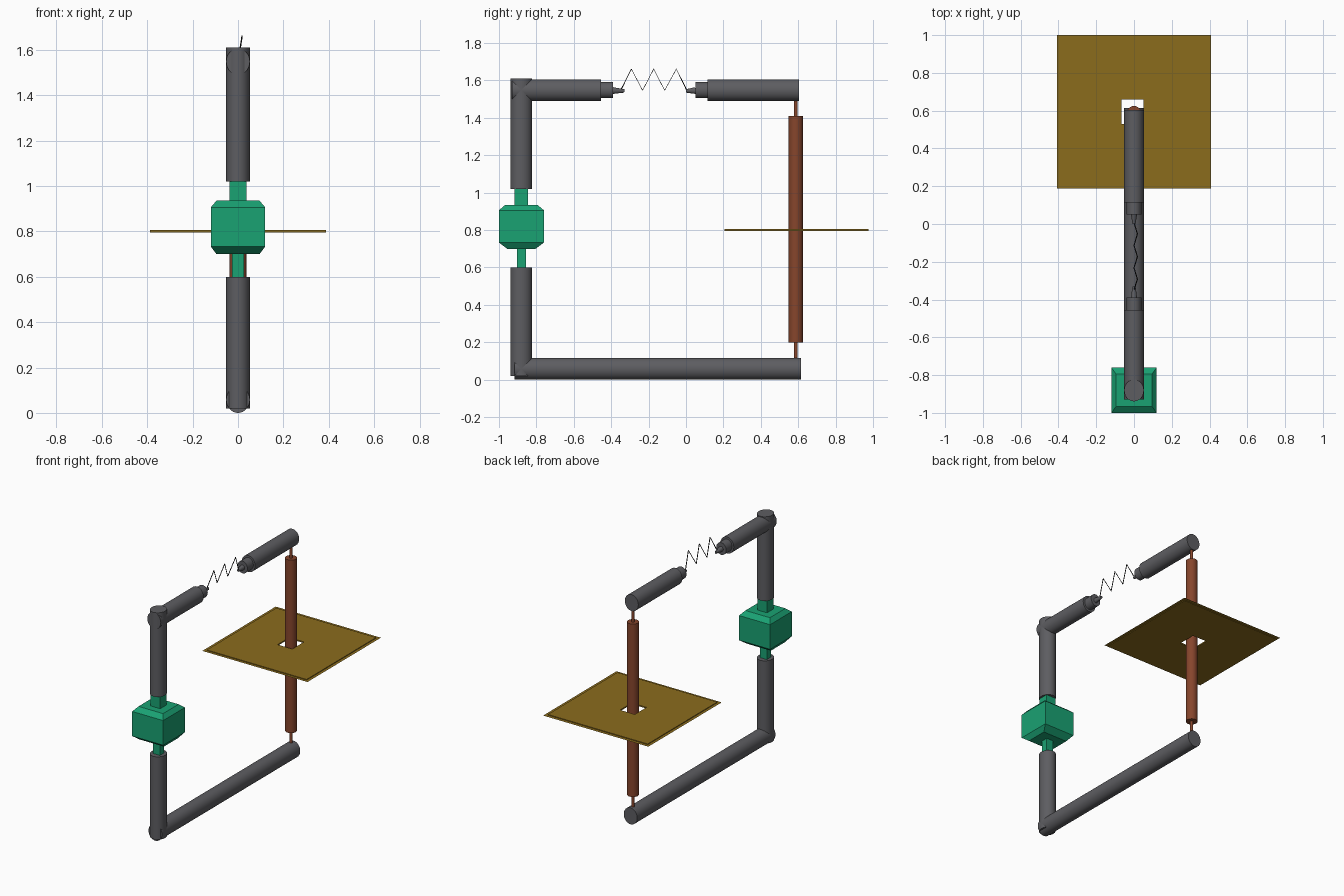
import bpy, bmesh
from mathutils import Vector, Matrix

if "Cube" in bpy.data.objects:
    bpy.data.objects.remove(bpy.data.objects["Cube"])

def material(name, color):
    m = bpy.data.materials.new(name)
    m.diffuse_color = color
    m.use_nodes = True
    m.node_tree.nodes["Principled BSDF"].inputs["Base Color"].default_value = m.diffuse_color
    return m

GREEN = material("green", (0.01, 0.36, 0.17, 1))
BRASS = material("brass", (0.26, 0.15, 0.012, 1))
COPPER = material("copper", (0.24, 0.06, 0.025, 1))
DARK = material("dark", (0.01, 0.01, 0.01, 1))
GREY = material("grey", (0.11, 0.11, 0.12, 1))

def finish(name, bm, mat, smooth=False):
    bmesh.ops.recalc_face_normals(bm, faces=bm.faces)
    me = bpy.data.meshes.new(name)
    bm.to_mesh(me)
    bm.free()
    me.materials.append(mat)
    ob = bpy.data.objects.new(name, me)
    bpy.context.collection.objects.link(ob)
    if smooth:
        bpy.ops.object.select_all(action='DESELECT')
        ob.select_set(True)
        bpy.context.view_layer.objects.active = ob
        bpy.ops.object.shade_smooth_by_angle()
    return ob

def rod(name, a, b, r, mat=GREY, r2=None, squash=1.0):
    """Cylinder or cone from a to b, squashed along x."""
    a, b = Vector(a), Vector(b)
    d = b - a
    bm = bmesh.new()
    rot = d.to_track_quat('Z', 'Y').to_matrix().to_4x4()
    m = Matrix.Translation((a + b) / 2) @ Matrix.Diagonal((squash, 1, 1, 1)) @ rot
    bmesh.ops.create_cone(bm, cap_ends=True, segments=32, radius1=r,
                          radius2=r if r2 is None else r2, depth=d.length, matrix=m)
    return finish(name, bm, mat, True)

def stack(name, cx, cy, levels, mat):
    """Square loops (half width x, half width y, z) joined bottom to top."""
    bm = bmesh.new()
    loops = [[bm.verts.new((cx + sx * hx, cy + sy * hy, z))
              for sx, sy in ((-1, -1), (1, -1), (1, 1), (-1, 1))] for hx, hy, z in levels]
    for p, q in zip(loops, loops[1:]):
        for i in range(4):
            bm.faces.new((p[i], p[(i + 1) % 4], q[(i + 1) % 4], q[i]))
    bm.faces.new(loops[0])
    bm.faces.new(loops[-1])
    return finish(name, bm, mat)

def frame(name, outer, inner, z0, z1, mat):
    """Flat rectangular ring; zero thickness when z0 == z1."""
    bm = bmesh.new()
    def loop(r, z):
        x0, x1, y0, y1 = r
        return [bm.verts.new(p) for p in ((x0, y0, z), (x1, y0, z), (x1, y1, z), (x0, y1, z))]
    loops = [loop(outer, z0), loop(inner, z0)]
    if z1 > z0:
        loops += [loop(inner, z1), loop(outer, z1), loops[0]]
    for p, q in zip(loops, loops[1:]):
        for i in range(4):
            bm.faces.new((p[i], p[(i + 1) % 4], q[(i + 1) % 4], q[i]))
    return finish(name, bm, mat)

# heavy conductor tubes of the loop
TY, WY, TZ, R, S = -0.881, 0.587, 1.548, 0.058, 0.9
rod("lower_column", (0, TY, 0.02), (0, TY, 0.6), R, squash=S)
rod("upper_column", (0, TY, 1.02), (0, TY, 1.61), R, squash=S)
rod("bottom_bar", (0, -0.917, 0.058), (0, 0.615, 0.058), R, squash=S)
rod("top_bar_left", (0, -0.93, TZ), (0, -0.455, TZ), R, squash=S)
rod("top_bar_right", (0, 0.603, TZ), (0, 0.115, TZ), R, squash=S)

# stepped collars and tips facing the resistor
for side, y0, y1, y2 in (("left", -0.455, -0.39, -0.33), ("right", 0.115, 0.05, 0.0)):
    rod("collar_" + side, (0, y0, TZ), (0, y1, TZ), 0.043, squash=S)
    rod("tip_" + side, (0, y1, TZ - 0.002), (0, y2, TZ - 0.004), 0.018, r2=0.009, squash=S)

# zigzag resistor wire
pts = [(0, -0.35, 1.545), (0.018, -0.292, 1.661), (0, -0.232, 1.547), (0.018, -0.173, 1.661),
       (0, -0.114, 1.547), (0.018, -0.052, 1.661), (0, 0.008, 1.54)]
cu = bpy.data.curves.new("resistor_wire", 'CURVE')
cu.dimensions = '3D'
cu.bevel_depth = 0.003
cu.bevel_resolution = 1
sp = cu.splines.new('POLY')
sp.points.add(len(pts) - 1)
for p, co in zip(sp.points, pts):
    p.co = (*co, 1)
cu.materials.append(DARK)
bpy.context.collection.objects.link(bpy.data.objects.new("resistor_wire", cu))

# battery block with square necks
stack("battery_body", 0, -0.88, [(0.095, 0.076, 0.7), (0.12, 0.12, 0.733),
      (0.12, 0.12, 0.906), (0.095, 0.086, 0.935)], GREEN)
stack("battery_upper_neck", 0, -0.88, [(0.038, 0.036, 0.93), (0.038, 0.036, 1.03)], GREEN)
stack("battery_lower_neck", 0, -0.88, [(0.027, 0.024, 0.59), (0.027, 0.024, 0.71)], GREEN)

# copper rod with thin core
rod("copper_rod", (0, WY, 0.198), (0, WY, 1.41), 0.038, COPPER)
rod("copper_core", (0, WY, 0.1), (0, WY, 1.5), 0.01, COPPER)

# pierced plate with thin rim
hole = (-0.065, 0.05, 0.53, 0.66)
plate = (-0.387, 0.387, 0.207, 0.977)
frame("plate", plate, hole, 0.796, 0.805, BRASS)
frame("plate_rim", (-0.408, 0.408, 0.187, 1.0), plate, 0.8, 0.8, BRASS)
